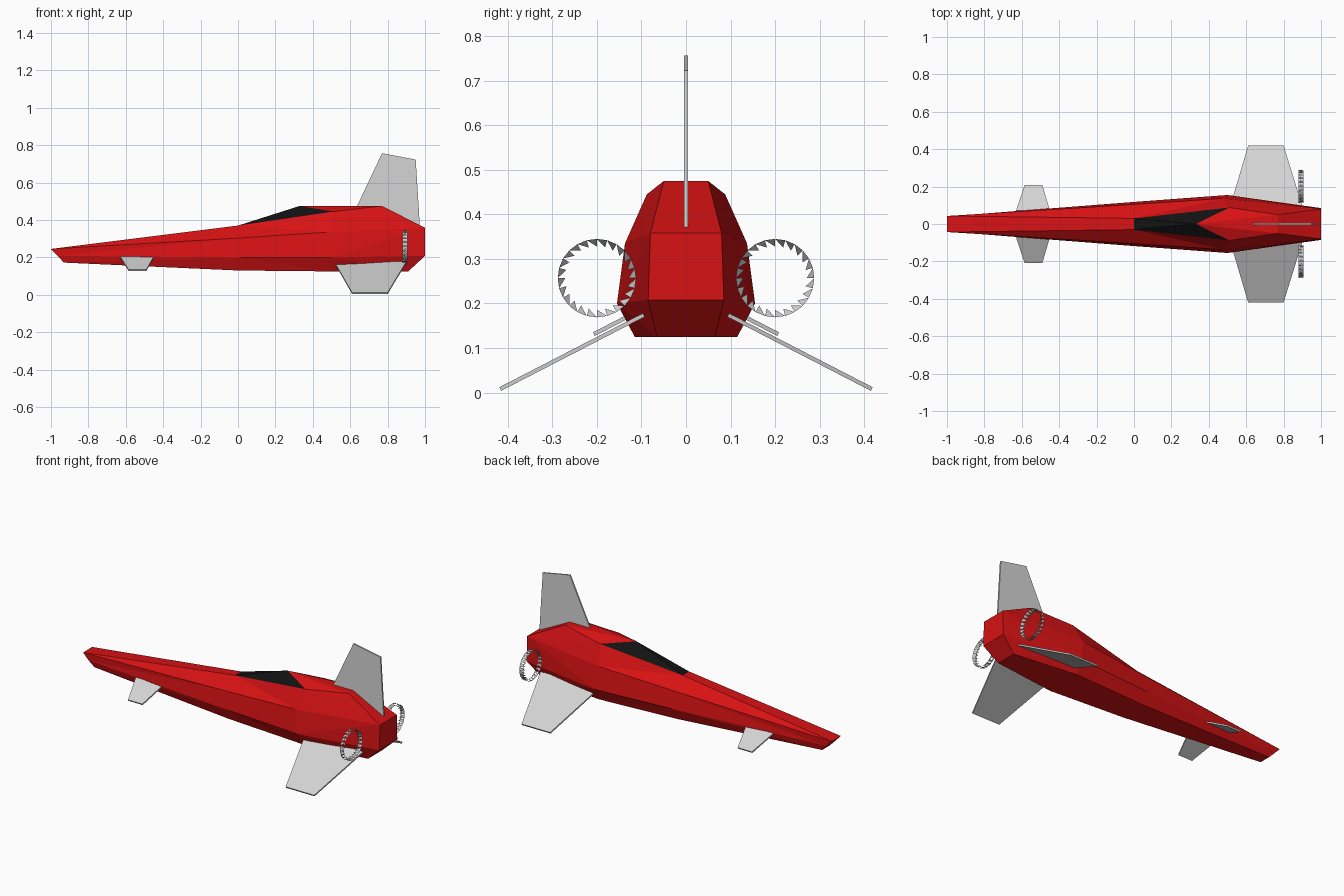
import bpy, bmesh, math
from mathutils import Vector

if "Cube" in bpy.data.objects:
    bpy.data.objects.remove(bpy.data.objects["Cube"])


def material(name, rgb):
    m = bpy.data.materials.new(name)
    m.use_nodes = True
    m.diffuse_color = (*rgb, 1)
    m.node_tree.nodes["Principled BSDF"].inputs["Base Color"].default_value = (*rgb, 1)
    return m


red = material("red paint", (0.68, 0.006, 0.007))
black = material("black glass", (0.006, 0.006, 0.006))
grey = material("light grey metal", (0.66, 0.66, 0.66))


def finish(name, bm, *mats):
    mesh = bpy.data.meshes.new(name)
    bm.to_mesh(mesh)
    bm.free()
    for m in mats:
        mesh.materials.append(m)
    ob = bpy.data.objects.new(name, mesh)
    bpy.context.collection.objects.link(ob)
    return ob


# Faceted fuselage: named corners of one half, mirrored across y = 0
corners = {
    "nose_low": (-.93, .035, .172), "nose_mid": (-.965, .043, .208), "nose_top": (-1, .043, .245),
    "mid_low": (0, .087, .13), "mid_wide": (0, .118, .2), "mid_shoulder": (0, .105, .303),
    "screen": (0, .03, .37),
    "hub_low": (.5, .115, .125), "hub_wide": (.5, .155, .2), "hub_shoulder": (.48, .137, .335),
    "glass_tip": (.51, .088, .445), "roof": (.77, .05, .475),
    "tail_low": (.91, .065, .125), "tail_mid": (1, .085, .208), "tail_top": (1, .08, .358),
}
side_faces = [
    "nose_low nose_mid mid_wide mid_low", "nose_mid nose_top mid_shoulder mid_wide",
    "nose_top screen mid_shoulder",
    "mid_low mid_wide hub_wide hub_low", "mid_wide mid_shoulder hub_shoulder hub_wide",
    "mid_shoulder screen glass_tip hub_shoulder",
    "hub_low hub_wide tail_mid tail_low", "hub_wide hub_shoulder tail_top tail_mid",
    "hub_shoulder glass_tip tail_top", "glass_tip roof tail_top",
    "ridge glass_tip roof", "ridge screen glass_tip",
]
# Edges joined straight across to the other half
cross_edges = [
    "nose_low nose_mid", "nose_mid nose_top", "nose_top screen", "roof tail_top",
    "tail_top tail_mid", "tail_mid tail_low", "tail_low hub_low", "hub_low mid_low",
    "mid_low nose_low",
]
bm = bmesh.new()
ridge = bm.verts.new((.33, 0, .475))
halves = []
for s in (1, -1):
    half = {k: bm.verts.new((x, s * y, z)) for k, (x, y, z) in corners.items()}
    half["ridge"] = ridge
    halves.append(half)
for names in side_faces:
    for half in halves:
        f = bm.faces.new([half[n] for n in names.split()])
        f.material_index = int(names == "ridge screen glass_tip")
left, right = halves
for names in cross_edges:
    a, b = names.split()
    bm.faces.new((left[a], left[b], right[b], right[a]))
bm.faces.new((ridge, left["roof"], right["roof"]))
bm.faces.new((ridge, left["screen"], right["screen"])).material_index = 1
bmesh.ops.triangulate(bm, faces=[f for f in bm.faces if len(f.verts) > 3])
bmesh.ops.recalc_face_normals(bm, faces=bm.faces)
finish("fuselage", bm, red, black)


# Thin flat fins
def fin(name, outline):
    bm = bmesh.new()
    bm.faces.new([bm.verts.new(p) for p in outline])
    ob = finish(name, bm, grey)
    mod = ob.modifiers.new("thickness", "SOLIDIFY")
    mod.thickness = .009
    mod.offset = 0


fin("upright_tail_fin", [(.63, 0, .46), (.77, 0, .757), (.95, 0, .723), (.972, 0, .37)])
for label, s in (("starboard", 1), ("port", -1)):
    fin(label + "_tail_fin", [(.515, s * .095, .174), (.61, s * .417, .008),
                              (.8, s * .417, .008), (.9, s * .095, .174)])
    fin(label + "_nose_fin", [(-.63, s * .07, .202), (-.585, s * .207, .131),
                              (-.49, s * .207, .131), (-.45, s * .07, .202)])

    # Open lattice ring: every other triangle of a cone and of its outer wall
    bm = bmesh.new()
    count = 24

    def loop(x, radius):
        pts = []
        for i in range(count):
            a = math.tau * i / count
            offset = Vector((0, math.cos(a), math.sin(a))) * radius
            pts.append(bm.verts.new(Vector((x, s * .2, .257)) + offset))
        return pts

    rim, front_rim, inner = loop(.907, .088), loop(.88, .088), loop(.88, .071)
    for i in range(count):
        j = (i + 1) % count
        bm.faces.new((rim[i], rim[j], inner[i]))
        bm.faces.new((rim[i], front_rim[i], front_rim[j]))
    finish(label + "_lattice_ring", bm, grey)
